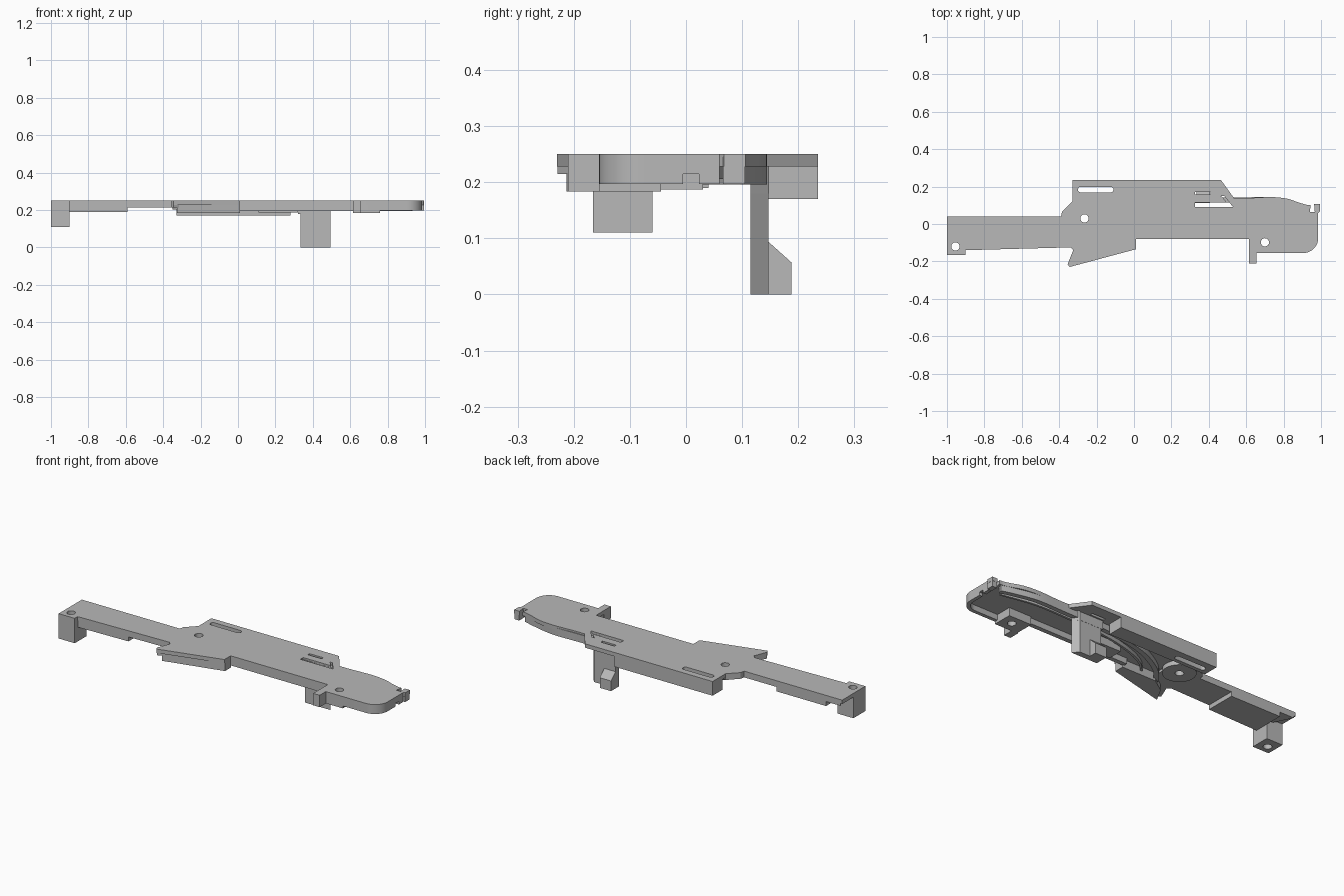
import bpy, bmesh, math
from mathutils import Vector

cube = bpy.data.objects.get("Cube")
if cube:
    bpy.data.objects.remove(cube, do_unlink=True)

grey = bpy.data.materials.new("plain_grey")
grey.use_nodes = True
colour = (0.48, 0.48, 0.48, 1)
grey.diffuse_color = colour
grey.node_tree.nodes["Principled BSDF"].inputs["Base Color"].default_value = colour


def finish(name, bm):
    bmesh.ops.recalc_face_normals(bm, faces=bm.faces)
    mesh = bpy.data.meshes.new(name)
    bm.to_mesh(mesh)
    bm.free()
    mesh.materials.append(grey)
    obj = bpy.data.objects.new(name, mesh)
    bpy.context.collection.objects.link(obj)
    return obj


def prism(name, pts, low, high=0.25):
    """Extrude a plan outline upward between two heights."""
    bm = bmesh.new()
    face = bm.faces.new([bm.verts.new((x, y, low)) for x, y in pts])
    out = bmesh.ops.extrude_face_region(bm, geom=[face])
    for v in out["geom"]:
        if isinstance(v, bmesh.types.BMVert):
            v.co.z = high
    return finish(name, bm)


def box(name, x0, x1, y0, y1, low, high=0.25):
    return prism(name, [(x0, y0), (x1, y0), (x1, y1), (x0, y1)], low, high)


def arc(cx, cy, r, start, end, n=10):
    return [(cx + r * math.cos(math.radians(start + (end - start) * i / n)),
             cy + r * math.sin(math.radians(start + (end - start) * i / n)))
            for i in range(n + 1)]


def smooth_path(pts, n=5):
    """Catmull-Rom curve through the points."""
    p = [Vector(q) for q in pts]
    p = [p[0] * 2 - p[1]] + p + [p[-1] * 2 - p[-2]]
    out = []
    for a, b, c, d in zip(p, p[1:], p[2:], p[3:]):
        for i in range(n):
            t = i / n
            out.append(0.5 * (2 * b + (c - a) * t + (2 * a - 5 * b + 4 * c - d) * t * t
                              + (3 * b - a - 3 * c + d) * t ** 3))
    return out + [p[-2]]


def wall(name, path, width, low, high=0.24):
    """Upright wall of constant width along a plan path."""
    sides = [[], []]
    path = [Vector(q) for q in path]
    for i, p in enumerate(path):
        d = (path[min(i + 1, len(path) - 1)] - path[max(i - 1, 0)]).normalized()
        n = Vector((-d.y, d.x)) * width / 2
        sides[0].append(p + n)
        sides[1].append(p - n)
    return prism(name, [tuple(q) for q in sides[0] + sides[1][::-1]], low, high)


def cut(targets, cutters):
    for obj in targets:
        bpy.context.view_layer.objects.active = obj
        for c in cutters:
            mod = obj.modifiers.new("cut", "BOOLEAN")
            mod.operation = "DIFFERENCE"
            mod.solver = "EXACT"
            mod.object = c
            bpy.ops.object.modifier_apply(modifier=mod.name)
    for c in cutters:
        bpy.data.objects.remove(c, do_unlink=True)


# Top plate, thicker along the arm
top_curve = smooth_path([(0.535, 0.138), (0.6, 0.138), (0.73, 0.144), (0.82, 0.135),
                         (0.88, 0.115), (0.925, 0.102)], 4)
corner = arc(0.905, -0.075, 0.08, 0, -90)
outline = ([(-1, 0.04), (-0.39, 0.04), (-0.385, 0.065), (-0.33, 0.12),
            (-0.33, 0.235), (0.465, 0.235)] + [tuple(p) for p in top_curve]
           + [(0.945, 0.102), (0.94, 0.065), (0.968, 0.065), (0.963, 0.106), (0.995, 0.106),
              (0.995, 0.068), (0.985, 0.06)] + corner
           + [(0.615, -0.155), (0.615, -0.08), (0.01, -0.08), (0.01, -0.135),
              (-0.345, -0.23), (-0.355, -0.215), (-0.325, -0.14), (-0.34, -0.125),
              (-0.9, -0.14), (-1, -0.14)])
plate = prism("top_plate", outline, 0.228)
arm = prism("arm_underside", [(-0.99, 0.04), (-0.39, 0.04), (-0.385, 0.065), (-0.33, 0.12),
                              (-0.2, 0.12), (-0.2, -0.14), (-0.345, -0.229),
                              (-0.355, -0.215), (-0.325, -0.14), (-0.34, -0.125),
                              (-0.9, -0.139)], 0.215, 0.235)

# Arm blocks and end post
prism("arm_block", [(-0.9, -0.139), (-0.59, -0.131), (-0.59, 0.04), (-0.9, 0.04)], 0.19, 0.23)
post = box("end_post", -1, -0.9, -0.166, -0.06, 0.11)

# Rear block, front wedge and pivot boss
rear = box("rear_block", -0.33, 0.28, 0.147, 0.235, 0.17, 0.24)
prism("front_wedge", [(-0.325, -0.213), (0.01, -0.13), (0.01, -0.075),
                      (-0.2, -0.075), (-0.28, -0.13)], 0.183, 0.24)
boss = prism("pivot_boss", arc(-0.265, 0.03, 0.085, 0, 348, 29), 0.203, 0.235)

# Sweeping rim and long front wall
wall("curved_rim", smooth_path([(0.93, 0.085), (0.86, 0.105), (0.73, 0.13), (0.56, 0.128), (0.35, 0.125),
                                (0.16, 0.11), (0, 0.07), (-0.13, 0.0),
                                (-0.2, -0.07), (-0.24, -0.14)]), 0.026, 0.196)
wall("inner_rim", smooth_path([(0.9, 0.05), (0.7, 0.085), (0.5, 0.085), (0.3, 0.075),
                               (0.1, 0.04), (-0.05, -0.02), (-0.13, -0.1)]), 0.012, 0.206)
box("front_wall", 0.0, 0.63, -0.08, -0.055, 0.196, 0.245)
box("inner_bar", 0.11, 0.32, -0.055, 0.03, 0.187, 0.24)
end = wall("end_wall", [(0.63, -0.145)] + arc(0.905, -0.075, 0.07, -90, 0)
           + [(0.975, 0.06)], 0.02, 0.197, 0.245)
box("end_tab", 0.965, 0.994, 0.066, 0.105, 0.197, 0.245)

# Mounting block and prong
mount = box("mount_block", 0.62, 0.76, -0.154, -0.045, 0.183, 0.245)
box("front_prong", 0.615, 0.655, -0.21, -0.15, 0.183)

# Hanging leg with a wedge shaped hook on its back
leg = prism("hanging_leg", [(0.322, 0.115), (0.495, 0.115), (0.47, 0.148), (0.322, 0.148)],
            0.18)
prism("hanging_leg_lower", [(0.335, 0.115), (0.495, 0.115), (0.47, 0.147), (0.335, 0.147)],
      0, 0.18)
hook = box("leg_hook", 0.335, 0.405, 0.14, 0.188, 0, 0.1)
for v in hook.data.vertices:
    if v.co.z > 0.05 and v.co.y > 0.16:
        v.co.z = 0.057

# Screw holes, slots and windows
holes = [prism("hole", arc(x, y, 0.022, 0, 345, 23), -0.1, 0.4)
         for x, y in ((-0.955, -0.12), (-0.265, 0.03), (0.7, -0.098))]
slot = prism("slot", arc(-0.125, 0.184, 0.015, -90, 90) + arc(-0.285, 0.184, 0.015, 90, 270),
             0.1, 0.4)
window = prism("window", [(0.325, 0.115), (0.495, 0.115), (0.465, 0.15), (0.482, 0.15),
                          (0.53, 0.09), (0.325, 0.09)], 0.1, 0.4)
small_window = box("small_window", 0.325, 0.41, 0.157, 0.172, 0.1, 0.4)
end_slot = box("end_slot", 0.9, 1.05, -0.005, 0.023, 0.19, 0.215)
cut([end], [end_slot])
cut([plate, arm, post, rear, boss, mount], holes + [slot, window, small_window])

for obj in bpy.context.scene.objects:
    if obj.type == "MESH":
        bpy.ops.object.select_all(action="DESELECT")
        obj.select_set(True)
        bpy.context.view_layer.objects.active = obj
        bpy.ops.object.shade_smooth_by_angle(angle=math.radians(30))
